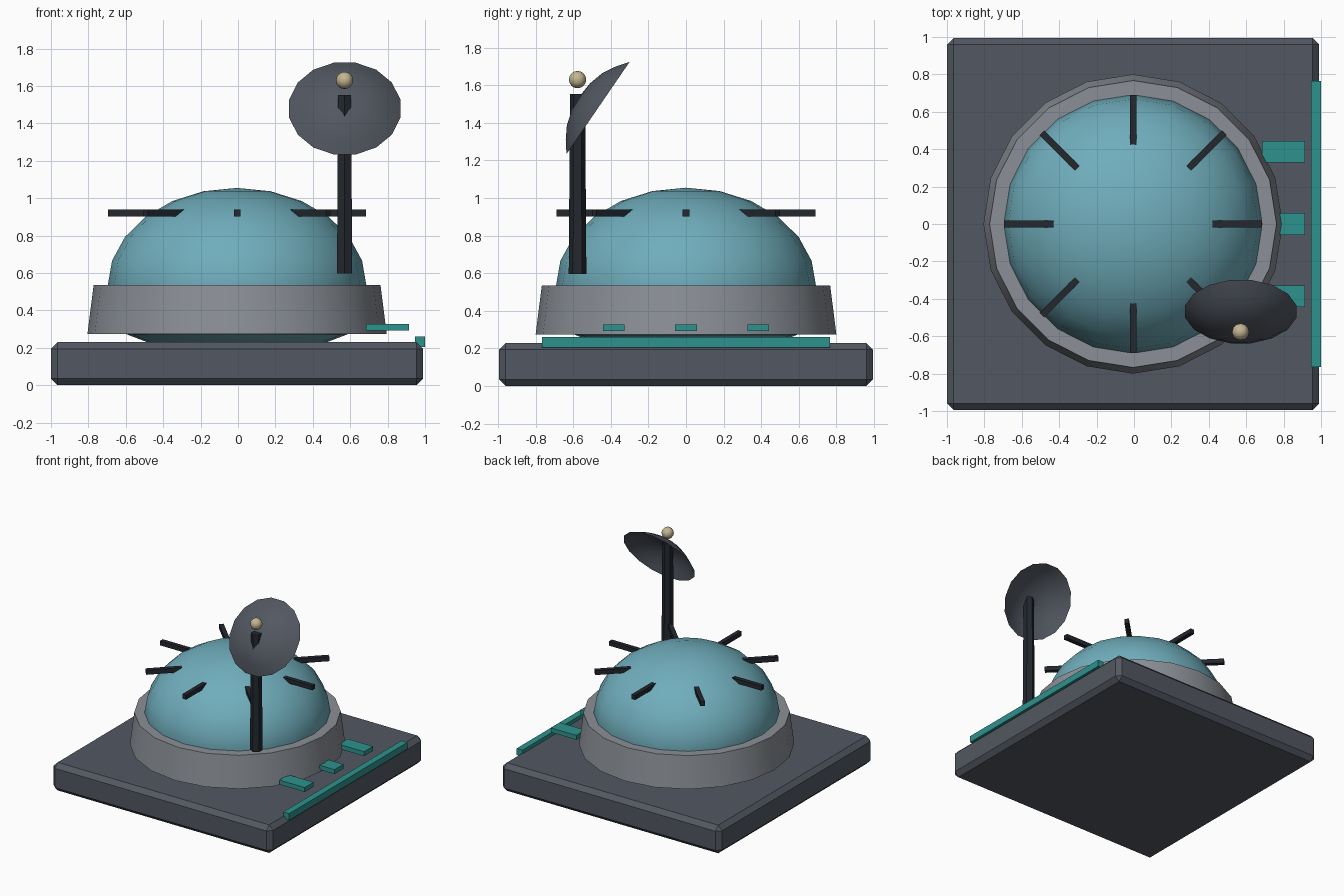
import bpy, bmesh
from math import pi, sin, cos, radians, atan2
from mathutils import Matrix, Vector

if "Cube" in bpy.data.objects:
    bpy.data.objects.remove(bpy.data.objects["Cube"])

CX = -0.005  # plinth and dome axis


def material(name, rgb):
    m = bpy.data.materials.new(name)
    m.diffuse_color = (*rgb, 1)
    m.use_nodes = True
    m.node_tree.nodes["Principled BSDF"].inputs["Base Color"].default_value = m.diffuse_color
    return m


SLATE = material("slate", (0.085, 0.097, 0.12))
STEEL = material("steel", (0.26, 0.28, 0.31))
GLASS = material("blue_glass", (0.16, 0.42, 0.50))
DARK = material("dark_metal", (0.017, 0.021, 0.028))
TEAL = material("teal", (0.027, 0.29, 0.27))
TAN = material("tan", (0.55, 0.46, 0.29))


def finish(bm, name, mat, matrix=None, smooth=False):
    me = bpy.data.meshes.new(name)
    bm.to_mesh(me)
    bm.free()
    ob = bpy.data.objects.new(name, me)
    bpy.context.collection.objects.link(ob)
    me.materials.append(mat)
    if matrix:
        ob.matrix_world = matrix
    if smooth:
        bpy.ops.object.select_all(action='DESELECT')
        ob.select_set(True)
        bpy.context.view_layer.objects.active = ob
        bpy.ops.object.shade_smooth_by_angle(angle=radians(35))
    return ob


def box(name, size, loc, mat, rot=0.0, bevel=0.0):
    bm = bmesh.new()
    bmesh.ops.create_cube(bm, size=1, matrix=Matrix.Diagonal((*size, 1)))
    if bevel:
        bmesh.ops.bevel(bm, geom=bm.edges[:], offset=bevel, segments=1, affect='EDGES')
    return finish(bm, name, mat, Matrix.Translation(loc) @ Matrix.Rotation(rot, 4, 'Z'))


def lathe(name, profile, sides, mat, matrix, phase=0.0):
    """Revolve (radius, height) points around local z."""
    bm = bmesh.new()
    rings = []
    for r, z in profile:
        if r < 1e-5:
            rings.append([bm.verts.new((0, 0, z))] * sides)
        else:
            rings.append([bm.verts.new((r * cos(phase + 2 * pi * i / sides),
                                        r * sin(phase + 2 * pi * i / sides), z))
                          for i in range(sides)])
    for a, b in zip(rings, rings[1:]):
        for i in range(sides):
            j = (i + 1) % sides
            bm.faces.new(list(dict.fromkeys((a[i], a[j], b[j], b[i]))))
    return finish(bm, name, mat, matrix, smooth=True)


# Plinth
box("plinth", (1.99, 1.99, 0.23), (CX, 0, 0.115), SLATE, bevel=0.036)

# Collar around the dome
axis = Matrix.Translation((CX, 0, 0))
lathe("collar", [(0, 0.275), (0.80, 0.275), (0.767, 0.535), (0, 0.535)], 20, STEEL, axis)

# Dome, squashed sphere with a narrower foot below the collar
dome = [(0, 0.23), (0.48, 0.23), (0.59, 0.272), (0.668, 0.39)]
dome += [(0.692 * cos(radians(a)), 0.53 + 0.525 * sin(radians(a))) for a in range(0, 90, 15)]
dome.append((0, 1.055))
lathe("dome", dome, 20, GLASS, axis)

# Radial spokes
for i in range(8):
    a = i * pi / 4
    box(f"spoke_{i + 1}", (0.27, 0.035, 0.037),
        (CX + 0.555 * cos(a), 0.555 * sin(a), 0.92), DARK, rot=a)

# Antenna mast, hexagonal and tapered
lathe("mast", [(0, 0.597), (0.047, 0.597), (0.040, 1.553), (0, 1.553)], 6, DARK,
      Matrix.Translation((0.57, -0.577, 0)), phase=pi / 2)

# Antenna dish, open shell bulging forward and up
tilt = atan2(0.825, 0.565)
lathe("dish", [(0.303, 0), (0.24, 0.047), (0.171, 0.086), (0.087, 0.109), (0, 0.116)], 16, SLATE,
      Matrix.Translation((0.571, -0.468, 1.479)) @ Matrix.Rotation(tilt, 4, 'X'), phase=pi / 16)

# Feed ball
bm = bmesh.new()
bmesh.ops.create_uvsphere(bm, u_segments=12, v_segments=8, radius=0.046)
finish(bm, "feed_ball", TAN, Matrix.Translation((0.57, -0.577, 1.63)), smooth=True)

# Teal edge strip and three tabs
box("edge_strip", (0.053, 1.53, 0.055), (0.9735, 0, 0.233), TEAL)
for i in (-1, 0, 1):
    box(f"tab_{i + 2}", (0.23, 0.115, 0.037), (0.80, 0.385 * i, 0.31), TEAL)
